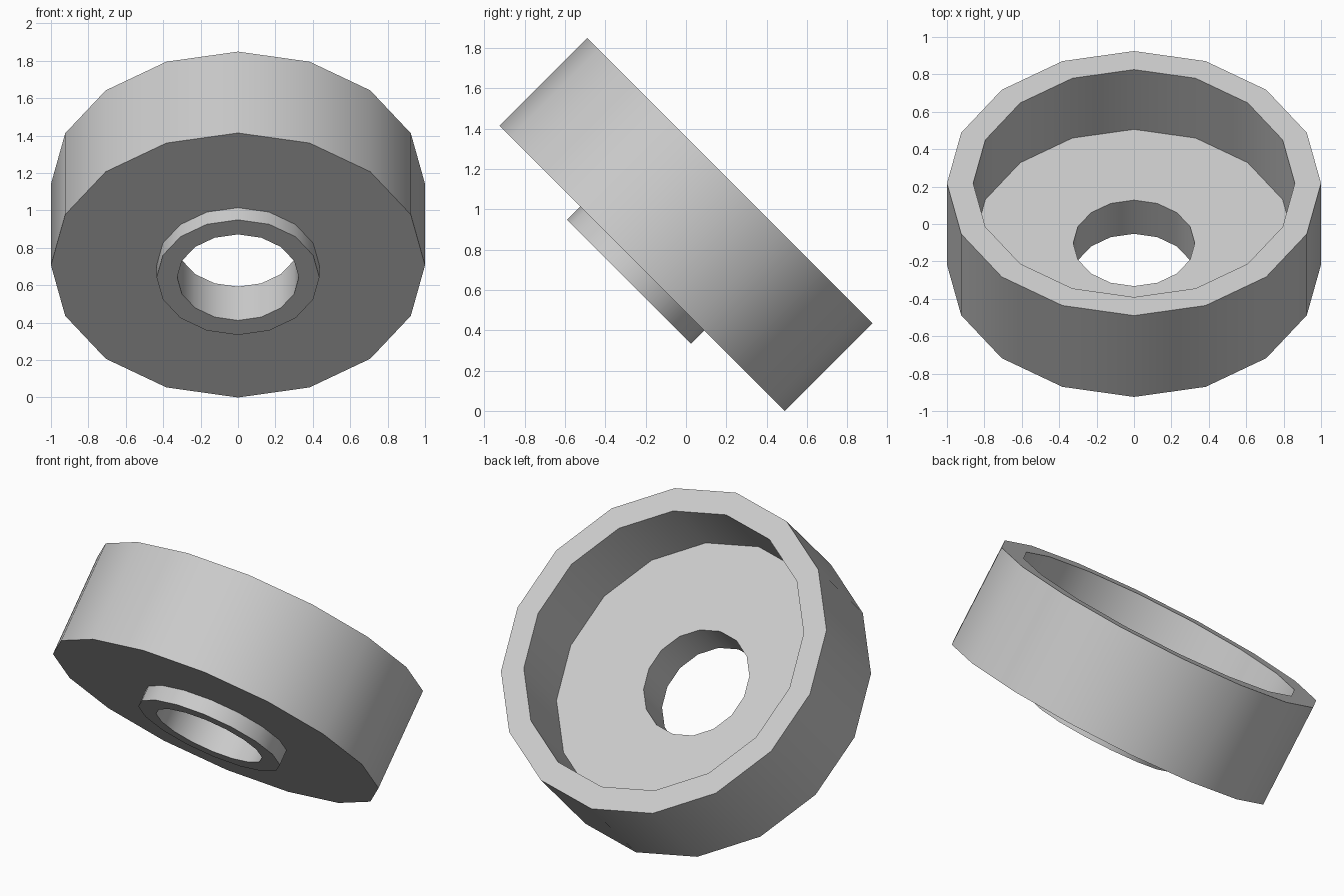
import bpy, bmesh, math
from mathutils import Matrix, Vector

cube = bpy.data.objects.get("Cube")
if cube:
    bpy.data.objects.remove(cube, do_unlink=True)

SIDES = 16
TILT = math.radians(-45)

# Plain grey
grey = bpy.data.materials.new("light_grey")
grey.use_nodes = True
colour = (0.6, 0.6, 0.6, 1)
grey.diffuse_color = colour
grey.node_tree.nodes["Principled BSDF"].inputs["Base Color"].default_value = colour


def lathe(name, profile, placement):
    """Spin a closed (radius, height) profile around z, then place it."""
    bm = bmesh.new()
    verts = [bm.verts.new((r, 0, h)) for r, h in profile]
    edges = [bm.edges.new((v, verts[i - 1])) for i, v in enumerate(verts)]
    bmesh.ops.spin(bm, geom=verts + edges, cent=(0, 0, 0), axis=(0, 0, 1),
                   angle=math.tau, steps=SIDES)
    bmesh.ops.remove_doubles(bm, verts=bm.verts, dist=0.0005)
    bmesh.ops.recalc_face_normals(bm, faces=bm.faces)
    bm.transform(placement)
    mesh = bpy.data.meshes.new(name)
    bm.to_mesh(mesh)
    bm.free()
    mesh.materials.append(grey)
    obj = bpy.data.objects.new(name, mesh)
    bpy.context.collection.objects.link(obj)
    bpy.ops.object.select_all(action='DESELECT')
    obj.select_set(True)
    bpy.context.view_layer.objects.active = obj
    bpy.ops.object.shade_smooth_by_angle(angle=math.radians(30))
    return obj


# Tilted cup: rim, recessed floor, through hole and raised collar underneath
outer, inner, collar, hole = 1.0, 0.86, 0.435, 0.325
depth, floor, collar_drop = 0.615, 0.163, 0.092
profile = [
    (hole, floor), (inner, floor), (inner, depth), (outer, depth),
    (outer, 0), (collar, 0), (collar, -collar_drop), (hole, -collar_drop),
]
base_centre = Vector((0, -depth / 2 * math.cos(TILT), outer * math.cos(TILT)))
lathe("flanged_cup", profile,
      Matrix.Translation(base_centre) @ Matrix.Rotation(TILT, 4, 'X'))
